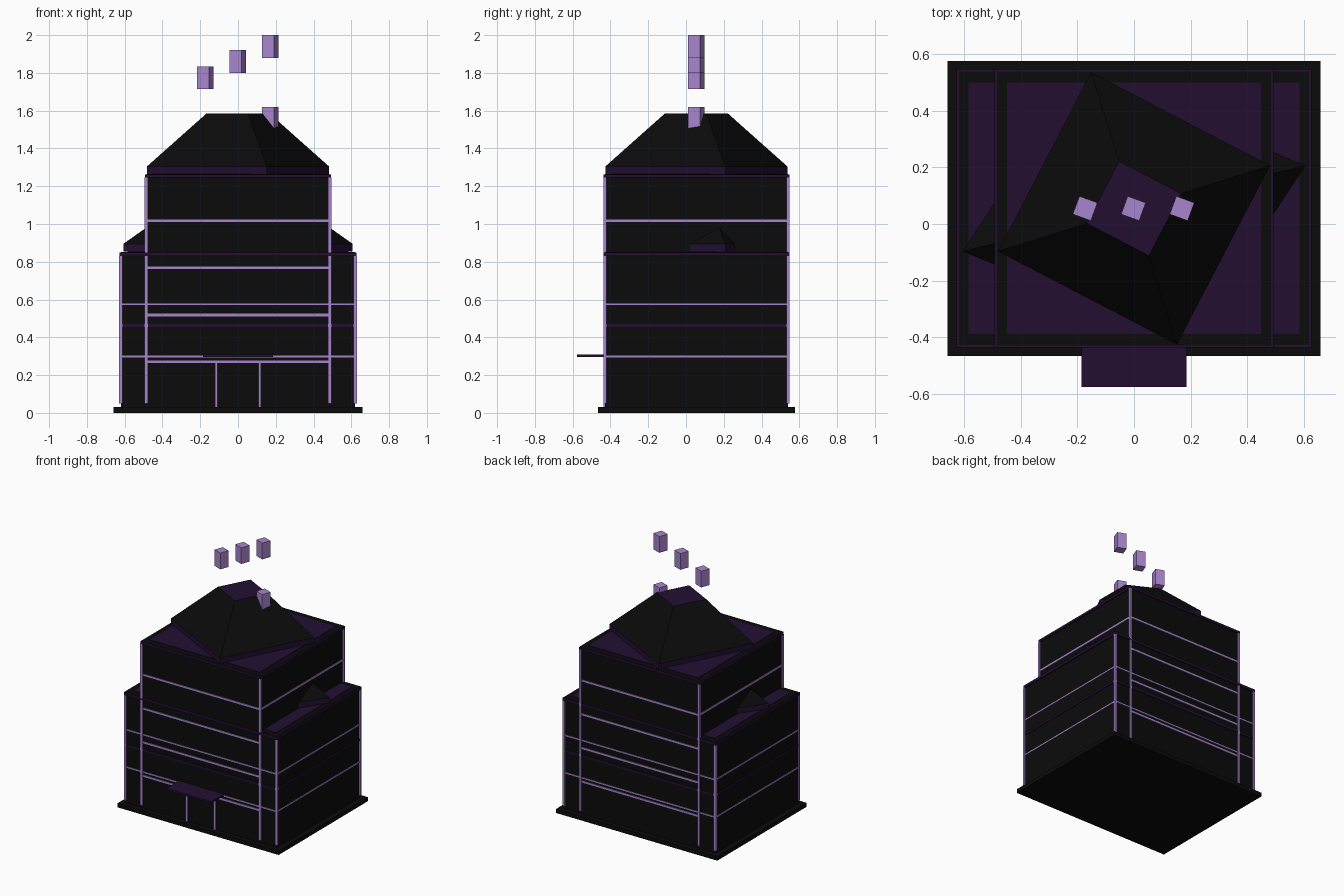
import bpy, bmesh, math
from mathutils import Matrix

if "Cube" in bpy.data.objects:
    bpy.data.objects.remove(bpy.data.objects["Cube"])

CY = 0.055          # building centre in y
FRONT, BACK = -0.43, 0.54


def material(name, col):
    m = bpy.data.materials.new(name)
    m.diffuse_color = (*col, 1)
    m.use_nodes = True
    m.node_tree.nodes["Principled BSDF"].inputs["Base Color"].default_value = m.diffuse_color
    return m


BLACK = material("black", (0.0032, 0.0032, 0.0032))
PURPLE = material("dark purple", (0.0160, 0.0045, 0.0310))
LILAC = material("lilac", (0.39, 0.235, 0.62))


def finish(bm, name, *mats):
    bmesh.ops.recalc_face_normals(bm, faces=bm.faces)
    me = bpy.data.meshes.new(name)
    bm.to_mesh(me)
    bm.free()
    for m in mats:
        me.materials.append(m)
    ob = bpy.data.objects.new(name, me)
    bpy.context.collection.objects.link(ob)
    return ob


def box(name, x0, x1, y0, y1, z0, z1, mat, turn=0):
    bm = bmesh.new()
    size = Matrix.Diagonal((x1 - x0, y1 - y0, z1 - z0, 1))
    place = Matrix.Translation(((x0 + x1) / 2, (y0 + y1) / 2, (z0 + z1) / 2))
    bmesh.ops.create_cube(bm, size=1, matrix=place @ Matrix.Rotation(turn, 4, 'Z') @ size)
    return finish(bm, name, mat)


def band(name, half, z, h, out, mat):
    """Thin belt running round the building."""
    return box(name, -half - out, half + out, FRONT - out, BACK + out, z - h / 2, z + h / 2, mat)


def hip_roof(name, z, stretch):
    """Turned four-sided roof: upright purple skirt, black slopes, purple flat top."""
    bm = bmesh.new()
    rings = []
    for r, h in ((0.505, 0), (0.505, 0.04), (0.175, 0.32)):
        rings.append([bm.verts.new((r * stretch * math.cos(a), CY + r * math.sin(a), z + h))
                      for a in (math.radians(17.5 + 90 * i) for i in range(4))])
    for k in range(2):
        for i in range(4):
            j = (i + 1) % 4
            f = bm.faces.new((rings[k][i], rings[k][j], rings[k + 1][j], rings[k + 1][i]))
            f.material_index = 1 - k
    bm.faces.new(rings[0][::-1])
    bm.faces.new(rings[2]).material_index = 1
    return finish(bm, name, BLACK, PURPLE)


# Ground slab and the two stacked volumes
box("base_slab", -0.66, 0.66, -0.467, 0.577, 0, 0.03, BLACK)
box("wide_block", -0.62, 0.62, FRONT + 0.001, BACK - 0.001, 0.03, 0.852, BLACK)
box("tower_block", -0.485, 0.485, FRONT, BACK, 0.03, 1.264, BLACK)

# Roof decks, inset from the walls
for s in (-1, 1):
    a, b = sorted((s * 0.485, s * 0.585))
    box("wing_deck", a, b, -0.39, 0.5, 0.85, 0.856, PURPLE)
box("tower_deck", -0.45, 0.45, -0.39, 0.5, 1.26, 1.268, PURPLE)

# Turned roofs, the wide one pokes out either side of the tower
hip_roof("tower_roof", 1.265, 1.0)
hip_roof("wing_roof", 0.855, 1.26)

# Dark belts
band("wing_cornice", 0.62, 0.84, 0.02, 0.008, PURPLE)
band("wing_middle_belt", 0.62, 0.462, 0.016, 0.006, PURPLE)
band("tower_cornice", 0.485, 1.254, 0.018, 0.008, PURPLE)

# Light strips
for z in (0.27, 0.518, 0.768, 1.018):
    band("tower_light_strip", 0.485, z, 0.014, 0.004, LILAC)
for z in (0.298, 0.575):
    band("wing_light_strip", 0.62, z, 0.01, 0.004, LILAC)

# Light posts at the corners
for half, top in ((0.62, 0.83), (0.485, 1.245)):
    for x in (-half, half):
        for y in (FRONT, BACK):
            box("corner_post", x - 0.009, x + 0.009, y - 0.008, y + 0.008, 0.05, top, LILAC)

# Entrance
for x in (-0.115, 0.115):
    box("door_post", x - 0.007, x + 0.007, FRONT - 0.008, FRONT + 0.005, 0.03, 0.27, LILAC)
box("entrance_canopy", -0.185, 0.185, -0.577, FRONT, 0.296, 0.31, PURPLE)

# Chimney and floating blocks
for name, x, z in (("chimney", 0.17, 1.5), ("floating_block", -0.173, 1.715),
                   ("floating_block", -0.002, 1.8), ("floating_block", 0.17, 1.88)):
    box(name, x - 0.034, x + 0.034, CY - 0.034, CY + 0.034, z, z + 0.12, LILAC, math.radians(-20))
